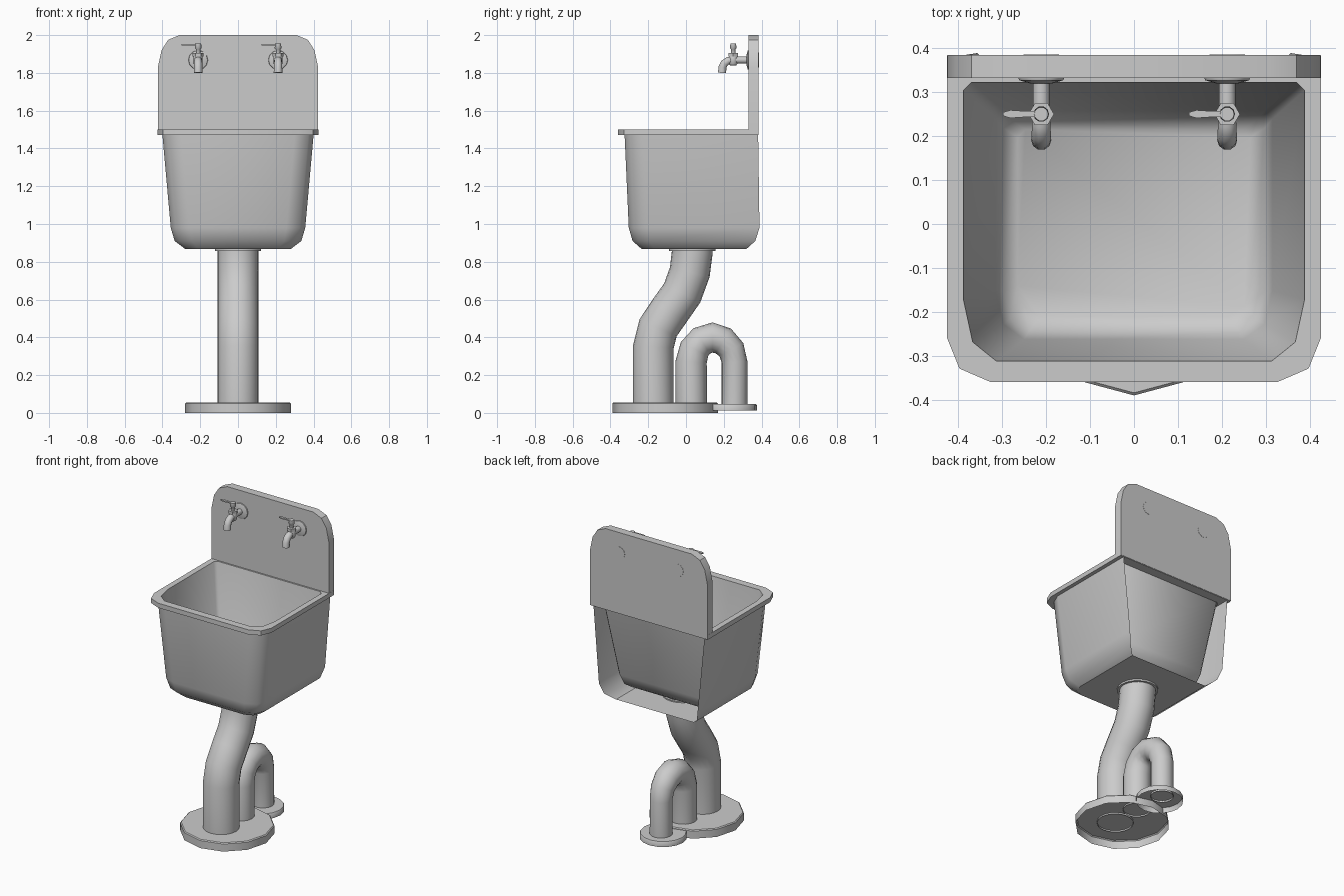
import bpy, bmesh, math
from mathutils import Vector

if "Cube" in bpy.data.objects:
    bpy.data.objects.remove(bpy.data.objects["Cube"])


def finish(name, bm, angle=50):
    bmesh.ops.remove_doubles(bm, verts=bm.verts, dist=0.0002)
    bmesh.ops.recalc_face_normals(bm, faces=bm.faces)
    me = bpy.data.meshes.new(name)
    bm.to_mesh(me)
    bm.free()
    ob = bpy.data.objects.new(name, me)
    bpy.context.collection.objects.link(ob)
    bpy.ops.object.select_all(action='DESELECT')
    ob.select_set(True)
    bpy.context.view_layer.objects.active = ob
    bpy.ops.object.shade_smooth_by_angle(angle=math.radians(angle))
    return ob


def loft(name, rings, closed=True, caps=(False, False), angle=50):
    bm = bmesh.new()
    vs = [[bm.verts.new(p) for p in ring] for ring in rings]
    n = len(vs[0])
    for a, b in zip(vs, vs[1:]):
        for i in range(n if closed else n - 1):
            j = (i + 1) % n
            bm.faces.new((a[i], a[j], b[j], b[i]))
    if caps[0]:
        bm.faces.new(vs[0])
    if caps[1]:
        bm.faces.new(vs[-1])
    return finish(name, bm, angle)


def tub_ring(z, w, yf, yb, r, s=0.0, ry=None):
    """Plan outline: chamfer-rounded front corners (r wide, ry deep), small back corners (s)."""
    ry = ry or r
    half = [(w - s, yb), (w, yb - s), (w, yf + ry), (w - .28 * r, yf + .31 * ry), (w - r, yf)]
    pts = half + [(-x, y) for x, y in reversed(half)]
    return [(x, y, z) for x, y in pts]


def sweep(name, path, n=16, x=0.0, angle=50, caps=(True, True)):
    """Round tube through (y, z, radius) points in the plane at x."""
    rings = []
    for i, (y, z, r) in enumerate(path):
        a, b = path[max(i - 1, 0)], path[min(i + 1, len(path) - 1)]
        t = Vector((b[0] - a[0], b[1] - a[1])).normalized()
        ring = []
        for k in range(n):
            u = 2 * math.pi * k / n
            c, s = r * math.cos(u), r * math.sin(u)
            ring.append((x + c, y - t.y * s, z + t.x * s))
        rings.append(ring)
    return loft(name, rings, caps=caps, angle=angle)


# Rim around the basin opening
loft("rim", [tub_ring(1.5, .388, -.312, .322, .075, .018, .14),
             tub_ring(1.5, .425, -.36, .383, .10),
             tub_ring(1.47, .425, -.36, .383, .10),
             tub_ring(1.47, .388, -.315, .322, .08, .018, .13)], angle=30)

# Inner bowl
loft("inner_bowl", [tub_ring(1.5, .388, -.312, .322, .075, .018, .14),
                    tub_ring(1.0, .315, -.262, .257, .065, .018, .11),
                    tub_ring(.94, .298, -.243, .237, .06, .018, .09),
                    tub_ring(.92, .265, -.21, .215, .05, .018, .07)], caps=(False, True))

# Outer apron shell, open at the back, with a flat floor
shell = [tub_ring(1.47, .40, -.325, .382, .10),
         tub_ring(.98, .356, -.303, .389, .10),
         tub_ring(.91, .335, -.283, .367, .09),
         tub_ring(.868, .28, -.235, .32, .07)]
shell = [r[1:-1] for r in shell]
loft("outer_shell", shell, closed=False)
floor = bmesh.new()
floor.faces.new([floor.verts.new(p) for p in shell[-1]])
finish("shell_floor", floor)

# Backsplash with rounded top corners
half = [(.424, 1.473), (.424, 1.83), (.405, 1.92), (.37, 1.975), (.31, 2.0)]
outline = half + [(-x, z) for x, z in reversed(half)]
loft("backsplash", [[(x, y, z) for x, z in outline] for y in (.332, .385)],
     caps=(True, True), angle=30)

# Drain pipe, collar and hollow floor flange
sweep("drain_pipe", [(-.173, .045, .108), (-.173, .35, .108), (-.148, .45, .108),
                     (-.087, .54, .108), (-.02, .635, .108), (.02, .745, .108),
                     (.033, .85, .108), (.033, .885, .108)], 20, caps=(False, True))
sweep("drain_collar", [(.033, .857, .122), (.033, .875, .122)], 20)
sweep("floor_flange", [(-.11, 0, .28), (-.11, .049, .28), (-.11, .055, .274)],
      12, angle=40, caps=(False, True))

# Trap pipe with its own hollow flange
sweep("trap_pipe", [(.027, .045, .083), (.027, .27, .083), (.045, .338, .081), (.083, .381, .08),
                    (.14, .399, .08), (.197, .381, .077), (.24, .335, .072),
                    (.257, .27, .068), (.257, .035, .068)], 16, caps=(False, False))
sweep("trap_flange", [(.235, .012, .14), (.235, .041, .14), (.235, .046, .136)],
      16, angle=40, caps=(False, True))

# Two taps
for side, x in (("left", -.211), ("right", .212)):
    sweep(side + "_tap_plate", [(.386, 1.868, .04), (.335, 1.868, .053), (.327, 1.868, .05),
                                (.32, 1.868, .026)], 12, x)
    sweep(side + "_tap_spout", [(.33, 1.868, .019), (.255, 1.868, .019), (.225, 1.866, .021),
                                (.203, 1.851, .022), (.193, 1.83, .022), (.191, 1.80, .023)], 10, x)
    sweep(side + "_tap_body", [(.25, 1.838, .015), (.25, 1.848, .024), (.25, 1.885, .024),
                               (.25, 1.895, .018)], 10, x)
    sweep(side + "_tap_nut", [(.25, 1.887, .029), (.25, 1.905, .029)], 6, x, 20)
    sweep(side + "_tap_stem", [(.25, 1.90, .012), (.25, 1.925, .012), (.25, 1.931, .018),
                               (.25, 1.955, .016)], 10, x)
    # Lever handle, pointing left on both taps
    loft(side + "_tap_lever",
         [[(x + dx, .25 + sy * h, 1.949 + sz * .004) for sy, sz in
           ((-1, -1), (1, -1), (1, 1), (-1, 1))]
          for dx, h in ((0, .007), (-.04, .007), (-.07, .009), (-.087, .004))],
         caps=(True, True), angle=30)
